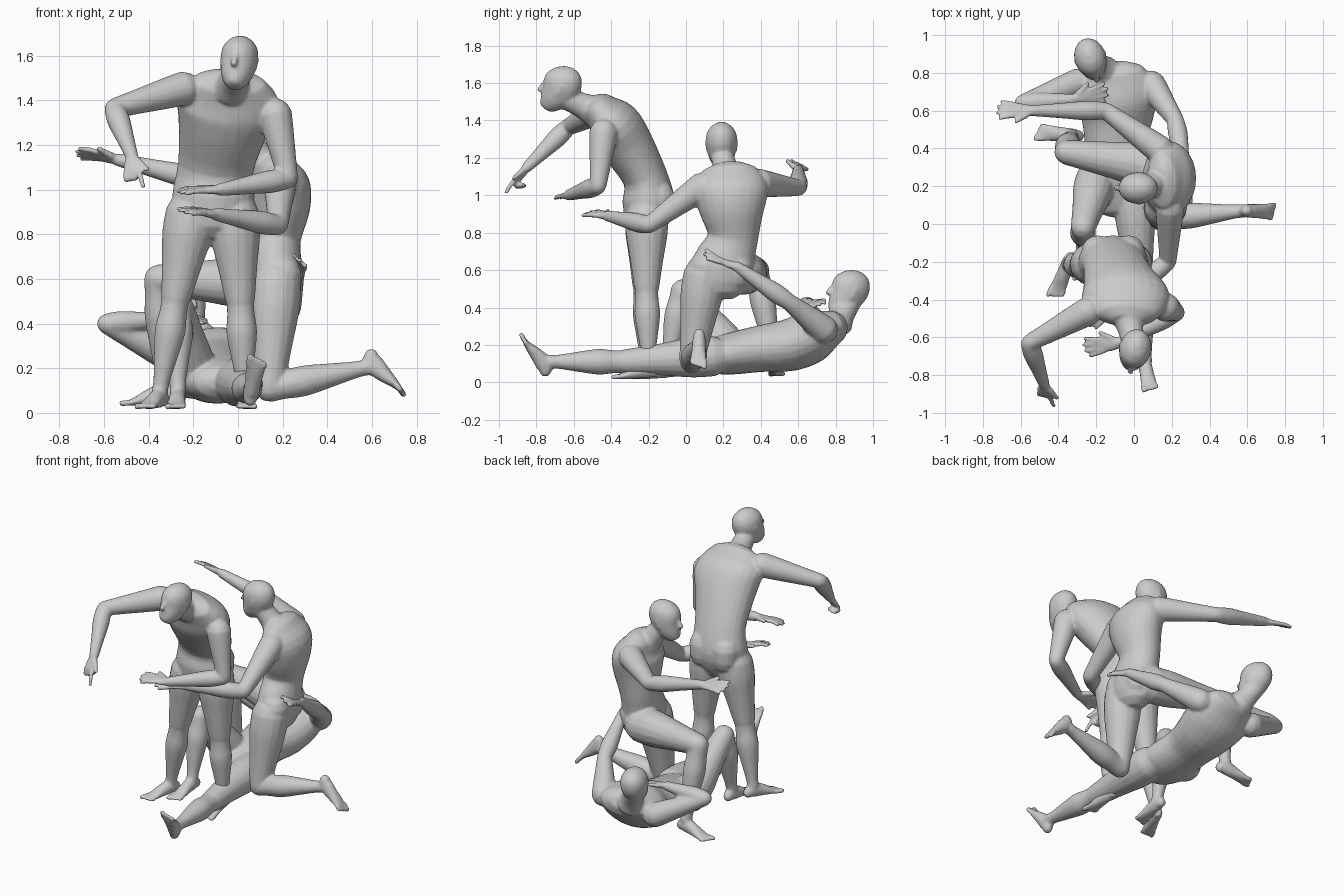
import bpy, bmesh, math
from mathutils import Vector as V

if "Cube" in bpy.data.objects:
    bpy.data.objects.remove(bpy.data.objects["Cube"])

bm = None


def spline(p, q, r, s, t):
    """Catmull-Rom between q and r."""
    return .5 * (2 * q + (r - p) * t + (2 * p - 5 * q + 4 * r - s) * t * t + (3 * q - p - 3 * r + s) * t ** 3)


def tube(pts, side, n=16, cap=.85):
    """Closed smooth loft: pts = [(centre, half width, half depth)], side = width direction."""
    key = [(V(p), a, b) for p, a, b in pts]
    pts = []
    for i in range(len(key) - 1):
        k4 = [key[max(0, min(len(key) - 1, j))] for j in range(i - 1, i + 3)]
        for t in (0, 1 / 3, 2 / 3):
            pts.append(tuple(spline(*[k[m] for k in k4], t) for m in range(3)))
    pts.append(key[-1])
    # rounded ends
    d0 = (pts[0][0] - pts[1][0]).normalized()
    d1 = (pts[-1][0] - pts[-2][0]).normalized()
    p, a, b = pts[0]
    q, e, f = pts[-1]
    m0, m1 = min(a, b) * cap, min(e, f) * cap
    pts = ([(p + d0 * m0, a * .4, b * .4), (p + d0 * m0 * .6, a * .8, b * .8)] + pts +
           [(q + d1 * m1 * .6, e * .8, f * .8), (q + d1 * m1, e * .4, f * .4)])
    rings = []
    for i, (c, a, b) in enumerate(pts):
        t = (pts[min(i + 1, len(pts) - 1)][0] - pts[max(i - 1, 0)][0]).normalized()
        s = V(side)
        s = (s - t * s.dot(t)).normalized()
        u = t.cross(s)
        rings.append([bm.verts.new(c + s * a * math.cos(k * math.tau / n) + u * b * math.sin(k * math.tau / n))
                      for k in range(n)])
    for r, r2 in zip(rings, rings[1:]):
        for k in range(n):
            bm.faces.new((r[k], r[(k + 1) % n], r2[(k + 1) % n], r2[k]))
    bm.faces.new(rings[0][::-1])
    bm.faces.new(rings[-1])


def bone(a, b, profile):
    """Round tapered limb section with radii along it."""
    a, b = V(a), V(b)
    tube([(a.lerp(b, t), r, r) for t, r in profile], (b - a).orthogonal())


def hand(w, d, normal, thumb=1, pointing=False):
    w, d, nrm = V(w), V(d).normalized(), V(normal)
    s = d.cross(nrm).normalized() * thumb
    up = s.cross(d) * thumb
    tube([(w, .028, .022), (w + d * .04, .038, .019), (w + d * .085, .041, .015)], s)
    for i in range(4):
        o = (1.5 - i) / 1.5
        base = w + d * .085 + s * o * .031
        length = (.09, .1, .095, .075)[i]
        if pointing and i:
            mid = base + d * .03 - up * .015
            bone(base, mid, [(0, .013), (1, .013)])
            bone(mid, base - up * .045, [(0, .013), (1, .012)])
        else:
            mid = base + (d + s * o * .22) * length * .5
            bone(base, mid, [(0, .0135), (1, .0125)])
            bone(mid, mid + (d + s * o * .2 - up * .2) * length * .5, [(0, .0125), (1, .011)])
    bone(w + d * .03 + s * .025, w + d * .09 + s * .07, [(0, .018), (.6, .014), (1, .012)])


def arm(shoulder, elbow, wrist, d, normal, thumb=1, pointing=False):
    bone(shoulder, elbow, [(0, .077), (.25, .07), (.6, .058), (1, .045)])
    bone(elbow, wrist, [(0, .045), (.25, .052), (.6, .041), (1, .029)])
    hand(wrist, d, normal, thumb, pointing)


def foot(ankle, d, up, big):
    """big = +1/-1: which side the big toe is on."""
    k, d = V(ankle), V(d).normalized()
    s = d.cross(V(up)).normalized()
    u = s.cross(d)
    tube([(k - d * .035 - u * .045, .03, .032), (k - u * .03, .036, .047), (k + d * .07 - u * .042, .038, .036),
          (k + d * .12 - u * .055, .043, .023), (k + d * .15 - u * .06, .042, .016)], s)
    for i in range(5):
        o = (2 - i) / 2 * big
        a = k + d * .15 - u * .062 + s * o * .035
        bone(a, a + d * (.045 - .006 * i), [(0, .013), (1, .014 if i == 0 else .011)])


def leg(hip, knee, ankle, d, up, big, k=1.0):
    bone(hip, knee, [(0, .113 * k), (.25, .113 * k), (.6, .09 * k), (1, .066)])
    bone(knee, ankle, [(0, .062), (.15, .062), (.35, .069), (.65, .052), (.9, .037), (1, .037)])
    foot(ankle, d, up, big)


def head(c, face, down, neck):
    c, d, f = V(c), V(down).normalized(), V(face)
    f = (f - d * f.dot(d)).normalized()
    s = d.cross(f)
    tube([(c + d * h + f * o, a, b) for h, o, a, b in
          [(-.105, -.01, .032, .042), (-.09, -.01, .055, .07), (-.055, -.008, .078, .095), (-.01, 0, .084, .104),
           (.04, .012, .078, .092), (.08, .03, .067, .074), (.112, .045, .05, .054), (.13, .052, .036, .04)]],
         s, 18, .25)
    tube([(c + f * .1 + d * .005, .01, .009), (c + f * .113 + d * .045, .016, .014)], s)  # nose
    for e in (-1, 1):  # ears
        tube([(c + s * e * .08 - d * .01 - f * .008, .008, .016), (c + s * e * .077 + d * .04, .007, .01)], s)
    bone(neck, c + d * .05 - f * .02, [(0, .085), (.4, .067), (1, .06)])


def finish(name):
    """Fuse the overlapping parts of one figure into a smooth skin."""
    bmesh.ops.recalc_face_normals(bm, faces=bm.faces)
    me = bpy.data.meshes.new(name)
    bm.to_mesh(me)
    bm.free()
    ob = bpy.data.objects.new(name, me)
    bpy.context.collection.objects.link(ob)
    r = ob.modifiers.new("fuse", 'REMESH')
    r.mode = 'VOXEL'
    r.voxel_size = .0085
    r.use_smooth_shade = True
    m = ob.modifiers.new("soften", 'SMOOTH')
    m.factor = .5
    m.iterations = 4
    ob.modifiers.new("lighten", 'DECIMATE').ratio = .35


# standing figure, leaning forward and pointing
bm = bmesh.new()
tube([((-.11, -.21, .88), .16, .125), ((-.11, -.2, .97), .185, .14), ((-.1, -.22, 1.1), .17, .12),
      ((-.07, -.315, 1.27), .2, .14), ((-.045, -.385, 1.38), .235, .14), ((-.04, -.45, 1.45), .2, .1)],
     (1, 0, -.12), 24)
for x in (-.19, -.03):  # buttocks
    bone((x, -.15, 1.0), (x, -.145, .92), [(0, .09), (1, .085)])
head((.005, -.665, 1.58), (-.2, -1, 0), (-.12, -.25, -1), (-.03, -.5, 1.455))
arm((-.24, -.46, 1.455), (-.555, -.63, 1.365), (-.475, -.85, 1.15), (0, -.62, -.8), (-.3, -.8, .6), -1, True)
arm((.165, -.44, 1.34), (.225, -.47, 1.05), (-.08, -.63, 1.0), (-1, -.15, 0), (0, -.2, 1), 1)
leg((-.21, -.21, .9), (-.28, -.22, .51), (-.35, -.21, .1), (-.4, -1, -.05), (0, 0, 1), 1)
leg((-.02, -.21, .9), (.01, -.21, .5), (.03, -.2, .1), (.05, -1, -.05), (0, 0, 1), -1)
finish("standing_figure")

# kneeling figure, one knee down, one arm outstretched
bm = bmesh.new()
tube([((.17, .19, .54), .15, .11), ((.17, .2, .63), .165, .12), ((.165, .25, .77), .135, .115),
      ((.185, .245, .92), .175, .138), ((.185, .24, 1.02), .2, .138), ((.165, .235, 1.09), .18, .1)], (0, 1, 0), 24)
for y in (.11, .27):
    bone((.195, y, .63), (.195, y, .57), [(0, .09), (1, .085)])
head((.02, .19, 1.28), (-1, 0, 0), (-.1, 0, -1), (.13, .22, 1.1))
arm((.19, .09, 1.05), (.18, -.2, .84), (-.1, -.42, .89), (-1, -.75, .15), (-.3, -.5, 1), 1)
arm((.14, .39, 1.065), (-.15, .6, 1.04), (-.54, .6, 1.135), (-1, .05, .2), (.1, .5, 1), -1)
leg((.17, .1, .58), (.14, .03, .11), (.58, .07, .205), (.6, -.03, -.85), (-.8, 0, -.5), 1)
leg((.12, .3, .58), (-.36, .38, .6), (-.33, .47, .12), (-1, .1, -.08), (0, 0, 1), -1)
finish("kneeling_figure")

# reclining figure, lying on the back with one knee raised
bm = bmesh.new()
tube([((-.08, .12, .14), .15, .09), ((-.09, .22, .15), .175, .11), ((-.1, .4, .18), .16, .125),
      ((-.09, .56, .2), .19, .14), ((-.09, .68, .25), .215, .14), ((-.1, .77, .29), .19, .1)], (1, 0, 0), 24)
head((-.23, .875, .49), (.3, -1, .1), (.1, -.28, -1), (-.16, .81, .32))
arm((.09, .74, .28), (.22, .55, .43), (.27, .27, .62), (0, -.9, .45), (.6, .3, .7), 1)
arm((-.29, .75, .25), (-.59, .64, .4), (-.32, .66, .42), (1, .2, 0), (0, -.3, 1), -1)
leg((0, .15, .14), (.03, -.33, .11), (.06, -.73, .11), (.15, -.5, .9), (0, 1, .5), 1, .95)
leg((-.2, .24, .16), (-.27, -.02, .49), (-.27, -.1, .1), (-.05, -1, -.05), (0, 0, 1), 1, .95)
finish("reclining_figure")
